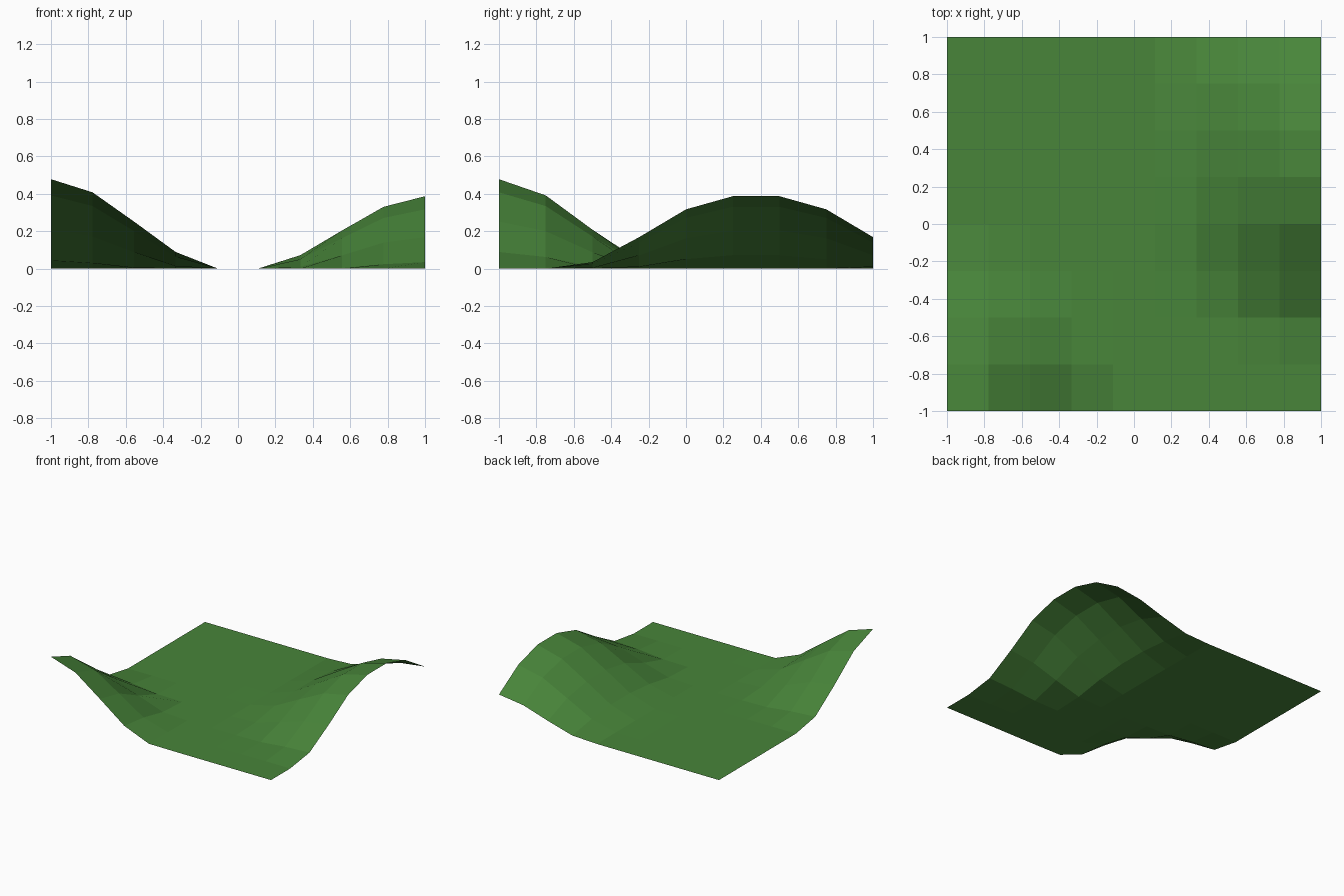
import bpy, bmesh, math
from mathutils import Vector

if "Cube" in bpy.data.objects:
    bpy.data.objects.remove(bpy.data.objects["Cube"])

NX, NY = 9, 8          # grid cells across and deep
RADIUS = 0.92          # reach of each hill

# hill: peak points and peak height
HILLS = [([(-1, -1)], 0.478),
         ([(1, 0.25), (1, 0.5)], 0.387)]


def height(x, y):
    """Smooth falloff from the nearest peak point of each hill."""
    z = 0.0
    for peaks, top in HILLS:
        d = min(math.hypot(x - px, y - py) for px, py in peaks)
        t = max(0.0, 1 - d / RADIUS)
        z += top * t * t * (3 - 2 * t)
    return z


# grass colour
grass = bpy.data.materials.new("grass green")
grass.diffuse_color = (0.065, 0.235, 0.042, 1)
grass.use_nodes = True
grass.node_tree.nodes["Principled BSDF"].inputs["Base Color"].default_value = grass.diffuse_color

# terrain sheet
bm = bmesh.new()
rows = []
for j in range(NY + 1):
    y = -1 + 2 * j / NY
    row = []
    for i in range(NX + 1):
        x = -1 + 2 * i / NX
        row.append(bm.verts.new(Vector((x, y, height(x, y)))))
    rows.append(row)
for j in range(NY):
    for i in range(NX):
        bm.faces.new((rows[j][i], rows[j][i + 1],
                      rows[j + 1][i + 1], rows[j + 1][i]))

mesh = bpy.data.meshes.new("hilly_ground")
bm.to_mesh(mesh)
bm.free()
mesh.materials.append(grass)
bpy.context.collection.objects.link(bpy.data.objects.new("hilly_ground", mesh))
